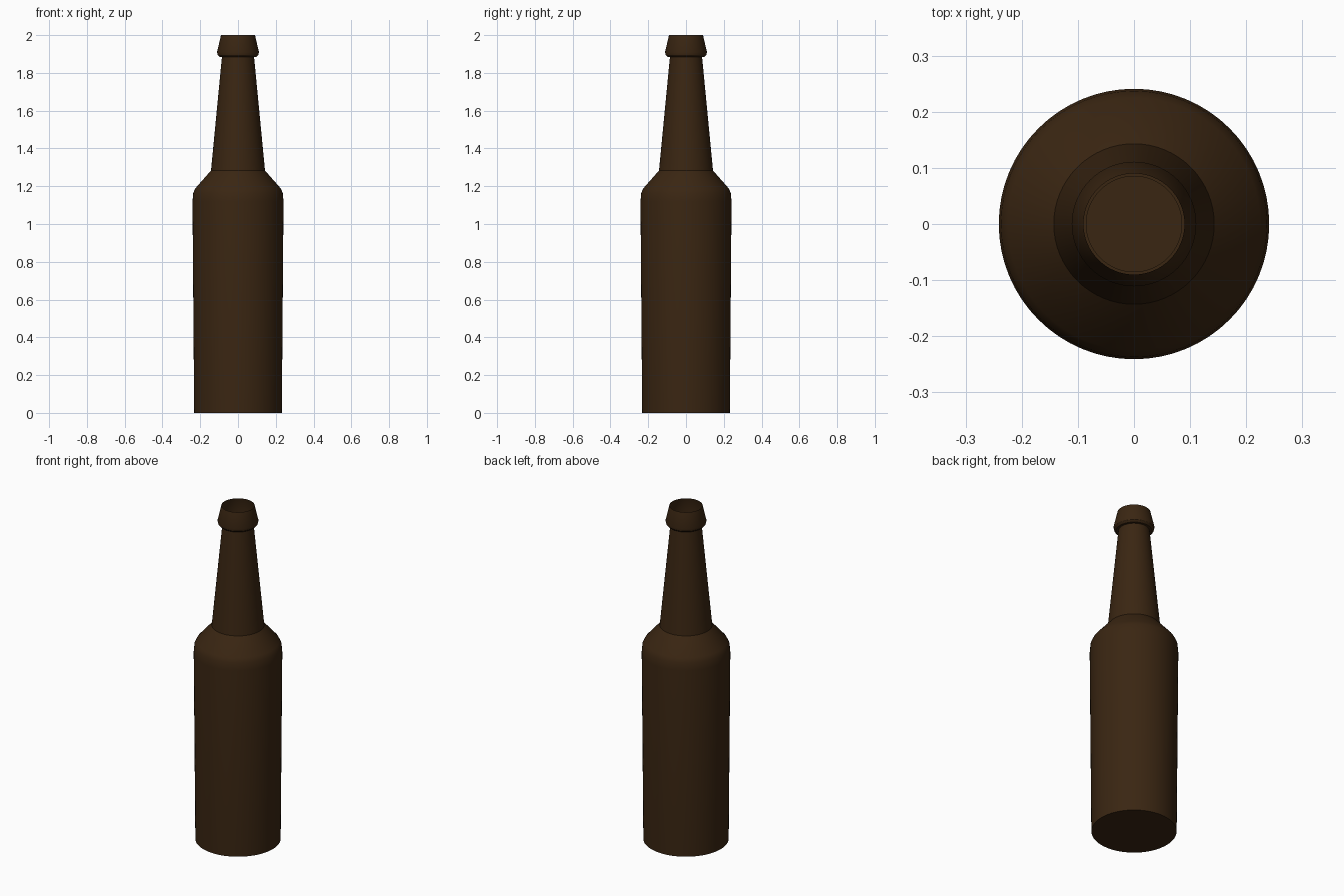
import bpy, bmesh, math

if "Cube" in bpy.data.objects:
    bpy.data.objects.remove(bpy.data.objects["Cube"])

glass = bpy.data.materials.new("dark_brown_glass")
glass.diffuse_color = (0.042, 0.019, 0.006, 1)
glass.use_nodes = True
glass.node_tree.nodes["Principled BSDF"].inputs["Base Color"].default_value = glass.diffuse_color

# bottle profile from the base up: (radius, height)
profile = [(0.232, 0), (0.241, 1.12), (0.237, 1.165), (0.225, 1.19), (0.143, 1.283),
           (0.085, 1.885), (0.098, 1.885), (0.108, 1.895), (0.111, 1.91), (0.09, 2.0)]
SEG = 64
bm = bmesh.new()
rings = [[bm.verts.new((r * math.cos(2 * math.pi * i / SEG),
                        r * math.sin(2 * math.pi * i / SEG), z)) for i in range(SEG)]
         for r, z in profile]

# walls
for a, b in zip(rings, rings[1:]):
    for i in range(SEG):
        j = (i + 1) % SEG
        bm.faces.new((a[i], a[j], b[j], b[i]))
# flat base, open mouth
bm.faces.new(rings[0][::-1])

mesh = bpy.data.meshes.new("bottle")
bm.to_mesh(mesh)
bm.free()
mesh.materials.append(glass)
bottle = bpy.data.objects.new("bottle", mesh)
bpy.context.collection.objects.link(bottle)
bpy.context.view_layer.objects.active = bottle
bottle.select_set(True)
bpy.ops.object.shade_smooth_by_angle(angle=math.radians(30))
